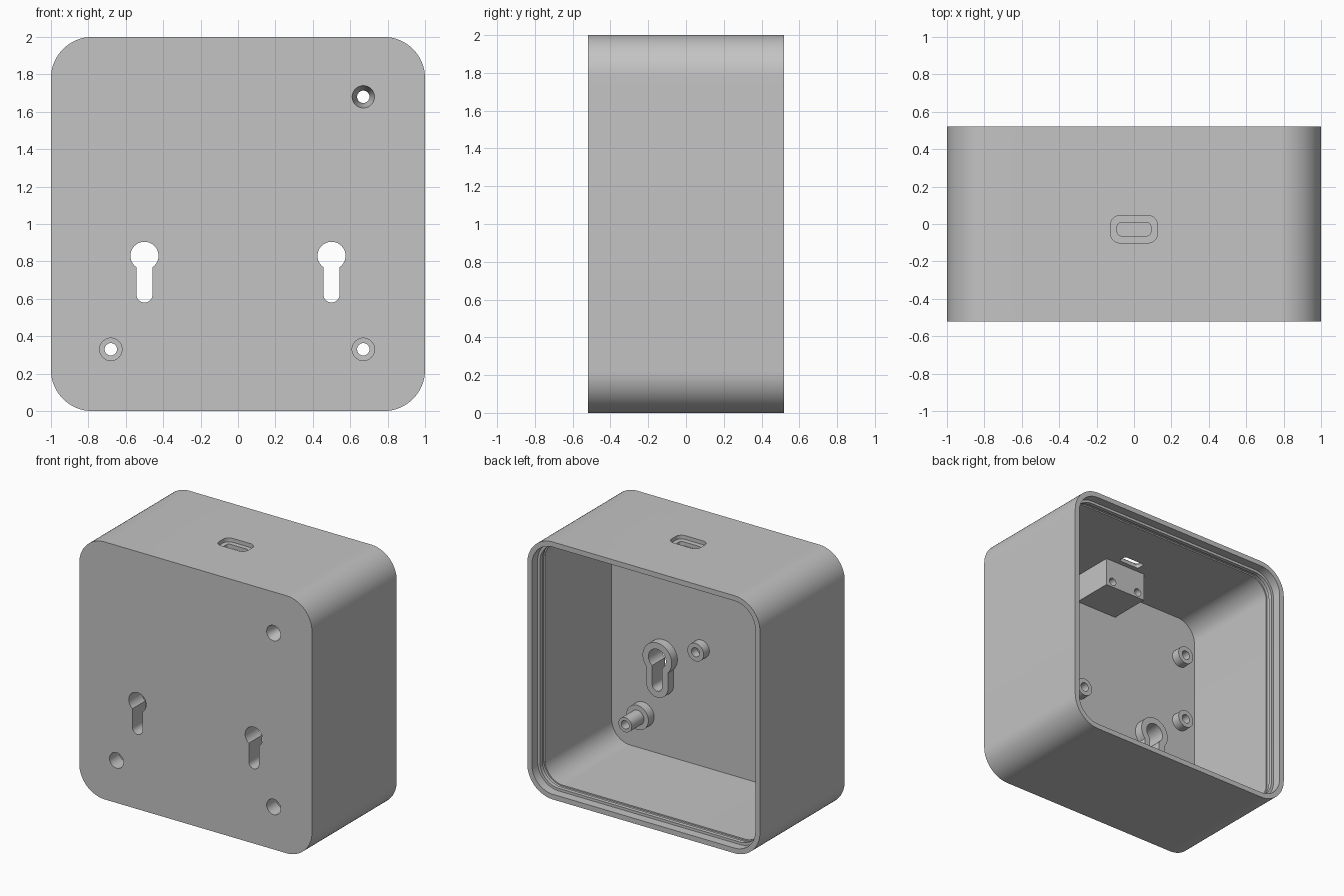
import bpy, bmesh
from math import sin, cos, pi, asin

if "Cube" in bpy.data.objects:
    bpy.data.objects.remove(bpy.data.objects["Cube"], do_unlink=True)

GREY = bpy.data.materials.new("light_grey_plastic")
GREY.use_nodes = True
GREY.diffuse_color = (0.55, 0.55, 0.55, 1)
GREY.node_tree.nodes["Principled BSDF"].inputs["Base Color"].default_value = (0.55, 0.55, 0.55, 1)

FRONT, BACK = -0.52, 0.52
PLATE = -0.43      # inner face of the front plate
ROOT = -0.45       # where the bosses sink into the plate


# ---- outlines in the x-z plane ----
def rounded(cx, cz, hw, hh, r, n=12):
    pts = []
    for q, (sx, sz) in enumerate([(1, 1), (-1, 1), (-1, -1), (1, -1)]):
        for i in range(n + 1):
            a = (q + i / n) * pi / 2
            p = (cx + sx * (hw - r) + r * cos(a), cz + sz * (hh - r) + r * sin(a))
            if not pts or abs(p[0] - pts[-1][0]) + abs(p[1] - pts[-1][1]) > 1e-5:
                pts.append(p)
    if abs(pts[0][0] - pts[-1][0]) + abs(pts[0][1] - pts[-1][1]) < 1e-5:
        pts.pop()
    return pts


def circle(cx, cz, r):
    return rounded(cx, cz, r, r, r, 8)


def keyhole(cx, grow=0.0, n=32):
    r, w, cz, low = 0.075 + grow, 0.043 + grow, 0.83, 0.58 - grow
    a0 = -pi / 2 + asin(w / r)
    pts = [(cx + r * cos(a), cz + r * sin(a))
           for a in (a0 + (pi - 2 * a0 - 0) * i / n for i in range(n + 1))]
    for i in range(13):
        a = pi + pi * i / 12
        pts.append((cx + w * cos(a), low + w + w * sin(a)))
    return pts


# ---- solids ----
def loft(name, rings):
    """Skin a list of equal 3D rings and cap both ends."""
    bm = bmesh.new()
    loops = [[bm.verts.new(p) for p in ring] for ring in rings]
    n = len(loops[0])
    for a, b in zip(loops, loops[1:]):
        for i in range(n):
            j = (i + 1) % n
            bm.faces.new((a[i], a[j], b[j], b[i]))
    bm.faces.new(loops[0])
    bm.faces.new(loops[-1])
    bmesh.ops.recalc_face_normals(bm, faces=bm.faces)
    me = bpy.data.meshes.new(name)
    bm.to_mesh(me)
    bm.free()
    me.materials.append(GREY)
    ob = bpy.data.objects.new(name, me)
    bpy.context.collection.objects.link(ob)
    return ob


def along_y(name, *steps):
    return loft(name, [[(x, y, z) for x, z in o] for o, y in steps])


def along_z(name, outline, z0, z1):
    return loft(name, [[(x, y, z) for x, y in outline] for z in (z0, z1)])


def cut(target, cutters):
    bpy.context.view_layer.objects.active = target
    for c in cutters:
        m = target.modifiers.new("cut", "BOOLEAN")
        m.operation, m.solver, m.object = "DIFFERENCE", "EXACT", c
        bpy.ops.object.modifier_apply(modifier=m.name)


parts, cutters = [], []


def cutter(ob):
    ob.hide_render = True
    cutters.append(ob)
    return ob


# ---- case shell, open at the back with a stepped rim and snap groove ----
profile = [(0, FRONT), (0, BACK), (0.04, BACK), (0.04, 0.45), (0.06, 0.45),
           (0.06, 0.42), (0.05, 0.42), (0.05, 0.39), (0.06, 0.39), (0.06, PLATE)]
shell = along_y("case_shell", *[(rounded(0, 1, 1 - t, 1 - t, 0.22 - t, 16), y) for t, y in profile])
parts.append(shell)

# ---- hanging keyholes with raised surrounds ----
for side, x in (("left", 0.5), ("right", -0.5)):
    boss = along_y(side + "_keyhole_surround", (keyhole(x, 0.05), ROOT), (keyhole(x, 0.05), -0.36))
    hole = cutter(along_y("keyhole_cutter", (keyhole(x), -0.6), (keyhole(x), -0.3)))
    cut(shell, [hole])
    cut(boss, [hole])
    parts.append(boss)

# ---- screw posts: wide base, narrow tip, recessed head, through hole ----
for name, x, z, sink in (("upper_left", 0.67, 1.68, 0.033),
                         ("lower_left", 0.67, 0.33, 0.06),
                         ("lower_right", -0.68, 0.33, 0.06)):
    wide, thin = circle(x, z, 0.095), circle(x, z, 0.057)
    post = along_y(name + "_screw_post", (wide, ROOT), (wide, -0.36), (thin, -0.36), (thin, -0.21))
    bore = circle(x, z, 0.033)
    hole = cutter(along_y("screw_cutter", (circle(x, z, 0.06), -0.521), (circle(x, z, sink), -0.4),
                          (bore, -0.399), (bore, -0.1)))
    cut(shell, [hole])
    cut(post, [hole])
    parts.append(post)

# ---- small board standoffs with blind holes ----
for i, (x, z) in enumerate([(-0.8, 1.6), (-0.8, 1.06), (0.17, 0.97)]):
    boss = along_y(f"board_standoff_{i + 1}", (circle(x, z, 0.07), ROOT), (circle(x, z, 0.07), -0.36))
    cut(boss, [cutter(along_y("standoff_cutter", (circle(x, z, 0.035), -0.425),
                              (circle(x, z, 0.035), -0.3)))])
    parts.append(boss)

# ---- socket in the top wall: shallow recess and through slot ----
cut(shell, [cutter(along_z("socket_recess_cutter", rounded(0, -0.028, 0.125, 0.073, 0.05, 8), 1.97, 2.1)),
            cutter(along_z("socket_slot_cutter", rounded(0, -0.028, 0.09, 0.035, 0.02, 6), 1.9, 2.1))])

# ---- socket support block with two screw holes ----
box = [(-0.18, 1.72), (0.18, 1.72), (0.18, 1.95), (-0.18, 1.95)]
block = along_y("socket_support_block", (box, ROOT), (box, -0.1))
for x in (-0.12, 0.12):
    cut(block, [cutter(along_y("block_cutter", (circle(x, 1.765, 0.03), -0.3),
                               (circle(x, 1.765, 0.03), 0)))])
parts.append(block)

# ---- tidy up: drop cutters, smooth rounded walls ----
for c in cutters:
    bpy.data.objects.remove(c, do_unlink=True)
bpy.ops.object.select_all(action="DESELECT")
for p in parts:
    p.select_set(True)
bpy.context.view_layer.objects.active = shell
bpy.ops.object.shade_smooth_by_angle(angle=pi / 6)
